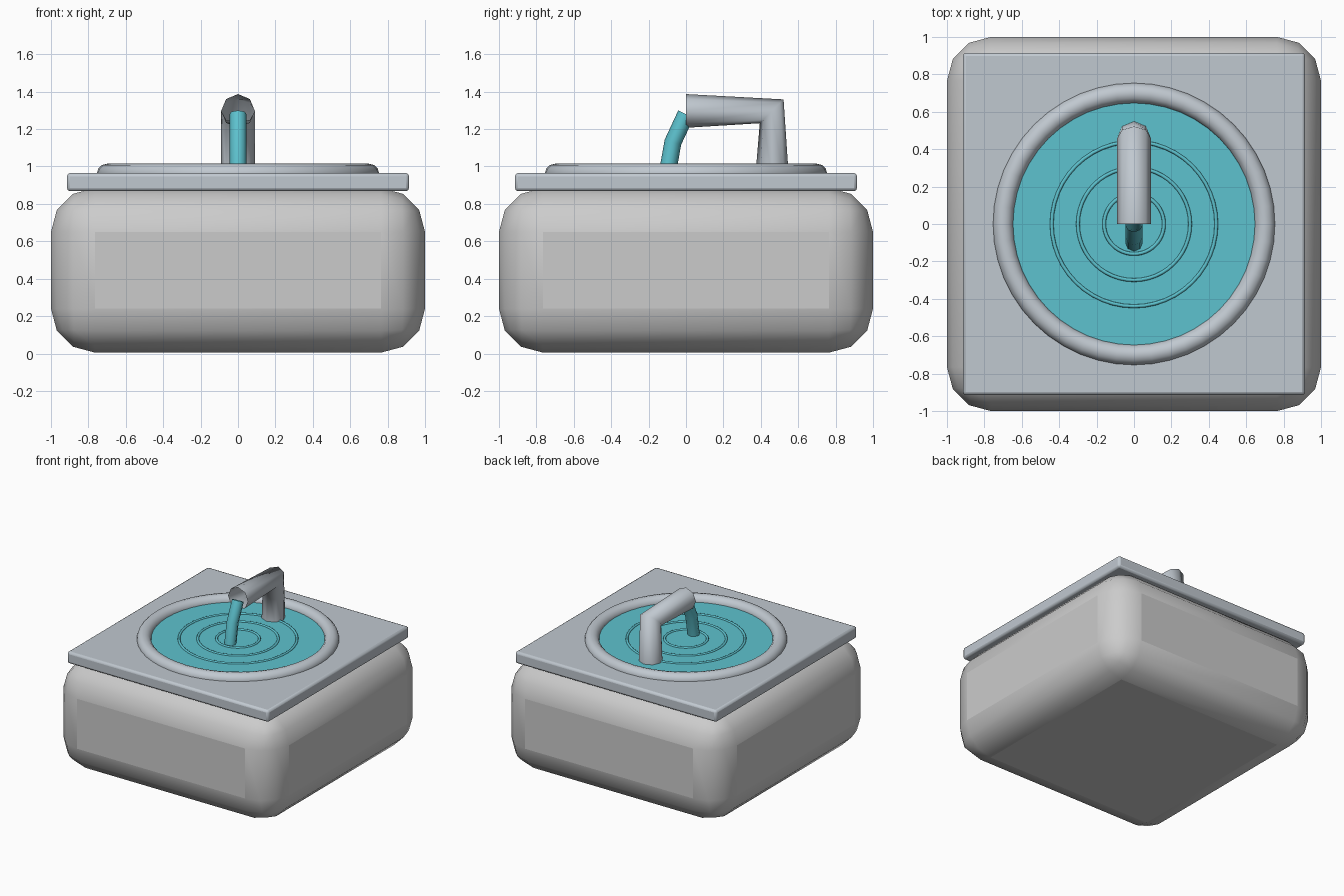
import bpy, math

if "Cube" in bpy.data.objects:
    bpy.data.objects.remove(bpy.data.objects["Cube"])


def material(name, rgb):
    m = bpy.data.materials.new(name)
    m.diffuse_color = (*rgb, 1)
    m.use_nodes = True
    m.node_tree.nodes["Principled BSDF"].inputs["Base Color"].default_value = m.diffuse_color
    return m


METAL = material("metal", (0.53, 0.58, 0.63))
WATER = material("water", (0.11, 0.54, 0.62))


def finish(name, mat=None, angle=60):
    o = bpy.context.object
    o.name = name
    if mat:
        o.data.materials.append(mat)
    bpy.ops.object.shade_smooth_by_angle(angle=math.radians(angle))
    return o


def rounded_box(name, half, z0, z1, bevel, segments, mat=None):
    bpy.ops.mesh.primitive_cube_add(size=2, location=(0, 0, (z0 + z1) / 2))
    bpy.context.object.scale = (half, half, (z1 - z0) / 2)
    bpy.ops.object.transform_apply(location=False, rotation=False, scale=True)
    o = finish(name, mat)
    mod = o.modifiers.new("Bevel", 'BEVEL')
    mod.width, mod.segments = bevel, segments
    # bevel before the smoothing modifier, if there is one
    o.modifiers.move(len(o.modifiers) - 1, 0)


def ring(name, major, minor, z, mat, sides=12):
    bpy.ops.mesh.primitive_torus_add(major_radius=major, minor_radius=minor,
                                     major_segments=48, minor_segments=sides,
                                     location=(0, 0, z))
    finish(name, mat)


def pipe(name, path, radius, mat):
    # open eight-sided tube along a path of (y, z) points
    c = bpy.data.curves.new(name, 'CURVE')
    c.dimensions = '3D'
    c.bevel_depth, c.bevel_resolution = radius, 2
    s = c.splines.new('POLY')
    s.points.add(len(path) - 1)
    for p, (y, z) in zip(s.points, path):
        p.co = (0, y, z, 1)
    s.use_smooth = True
    c.materials.append(mat)
    o = bpy.data.objects.new(name, c)
    bpy.context.collection.objects.link(o)


# Stone body and countertop slab
rounded_box("basin_body", 1.0, 0.005, 0.885, 0.235, 3)
rounded_box("counter_slab", 0.915, 0.868, 0.965, 0.018, 2, METAL)

# Basin rim, water surface and ripples
ring("basin_rim", 0.70, 0.055, 0.96, METAL)
bpy.ops.mesh.primitive_circle_add(vertices=48, radius=0.68, fill_type='NGON',
                                  location=(0, 0, 0.9665))
finish("water_surface", WATER)
for i, r in enumerate((0.16, 0.30, 0.44)):
    ring(f"ripple_{i + 1}", r, 0.01, 0.966, WATER, 8)

# Faucet and the stream pouring from it
pipe("faucet", [(0.46, 0.94), (0.458, 1.295), (0, 1.297)], 0.09, METAL)
pipe("water_stream", [(0, 1.28), (-0.07, 1.13), (-0.10, 0.96)], 0.046, WATER)
